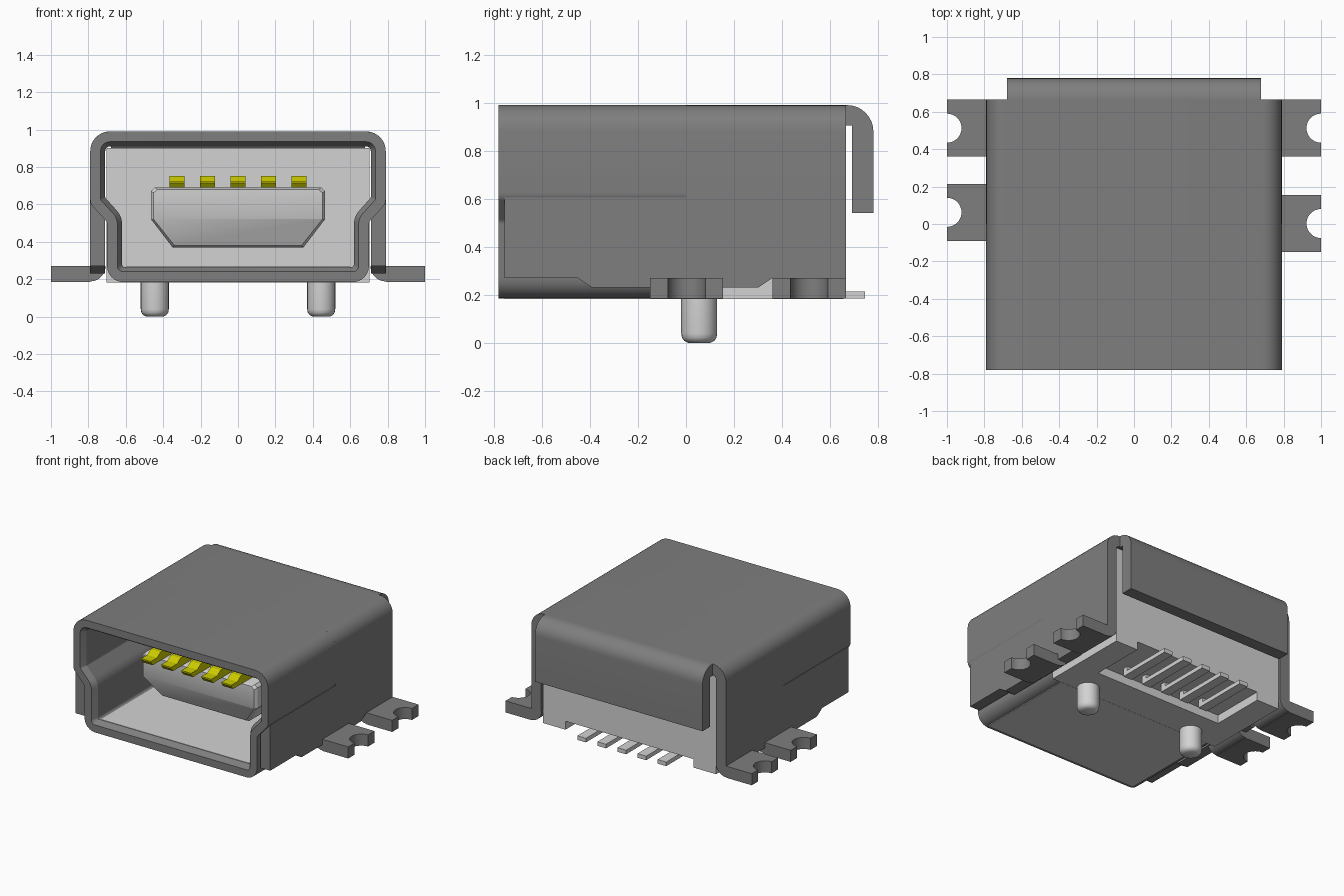
import bpy, bmesh, math
from mathutils import Vector

if "Cube" in bpy.data.objects:
    bpy.data.objects.remove(bpy.data.objects["Cube"])


def material(name, rgb):
    m = bpy.data.materials.new(name)
    m.use_nodes = True
    m.diffuse_color = (*rgb, 1)
    b = m.node_tree.nodes["Principled BSDF"]
    b.inputs["Base Color"].default_value = (*rgb, 1)
    b.inputs["Roughness"].default_value = 0.6
    return m


METAL = material("dark grey metal", (0.21, 0.21, 0.21))
PLASTIC = material("light grey", (0.65, 0.65, 0.65))
YELLOW = material("contact yellow", (0.60, 0.60, 0.0))


def finish(name, bm, mat):
    bmesh.ops.recalc_face_normals(bm, faces=bm.faces)
    me = bpy.data.meshes.new(name)
    bm.to_mesh(me)
    bm.free()
    me.materials.append(mat)
    ob = bpy.data.objects.new(name, me)
    bpy.context.collection.objects.link(ob)
    bpy.ops.object.select_all(action='DESELECT')
    ob.select_set(True)
    bpy.context.view_layer.objects.active = ob
    bpy.ops.object.shade_smooth_by_angle(angle=math.radians(30))
    return ob


def place(p, axis, t):
    """Put a 2D point at distance t along the given axis."""
    return {"x": (t, p[0], p[1]), "y": (p[0], t, p[1]), "z": (p[0], p[1], t)}[axis]


def loft(loops, axis, cap=True):
    """Skin a list of (points, distance) loops."""
    bm = bmesh.new()
    rings = [[bm.verts.new(place(p, axis, t)) for p in pts] for pts, t in loops]
    n = len(rings[0])
    pairs = list(zip(rings, rings[1:])) if cap else list(zip(rings, rings[1:] + rings[:1]))
    for a, b in pairs:
        for i in range(n):
            j = (i + 1) % n
            bm.faces.new((a[i], a[j], b[j], b[i]))
    if cap:
        bm.faces.new(rings[0])
        bm.faces.new(rings[-1])
    return bm


def prism(name, pts, axis, a, b, mat):
    return finish(name, loft([(pts, a), (pts, b)], axis), mat)


def box(name, x0, x1, y0, y1, z0, z1, mat):
    return prism(name, [(x0, y0), (x1, y0), (x1, y1), (x0, y1)], "z", z0, z1, mat)


def arc(cx, cy, r, a0, a1, n=8):
    return [(cx + r * math.cos(math.radians(a0 + (a1 - a0) * i / n)),
             cy + r * math.sin(math.radians(a0 + (a1 - a0) * i / n))) for i in range(n + 1)]


def rounded(corners, d=0.0, n=6):
    """Counter-clockwise outline inset by d; negative radius marks a concave corner."""
    out, k = [], len(corners)
    P = [Vector(c[:2]) for c in corners]
    for i in range(k):
        e1 = (P[i] - P[i - 1]).normalized()
        e2 = (P[(i + 1) % k] - P[i]).normalized()
        n1, n2 = Vector((e1.y, -e1.x)), Vector((e2.y, -e2.x))
        miter = (n1 + n2) / (1 + n1.dot(n2))
        r = corners[i][2]
        r = max(r - d, 0.015) if r > 0 else r - d
        c = P[i] - miter * (d + r)
        ang = n1.angle_signed(n2)
        a1 = math.atan2(n1.y, n1.x)
        for s in range(n + 1):
            a = a1 - ang * s / n
            out.append((c.x + r * math.cos(a), c.y + r * math.sin(a)))
    return out


# Front shell tube with the stepped mouth
half = [(0.70, 0.185, 0.085), (0.70, 0.505, -0.03), (0.79, 0.605, 0.05), (0.79, 0.99, 0.105)]
corners = half + [(-x, z, r) for x, z, r in reversed(half)]
outer, lip, inner = rounded(corners), rounded(corners, 0.055), rounded(corners, 0.08)
finish("shell_mouth", loft([(outer, -0.78), (lip, -0.78), (inner, -0.74),
                            (inner, 0.0), (outer, 0.0)], "y", cap=False), METAL)

# Rear roof: upside-down channel
roof = ([(0.79, 0.60)] + arc(0.685, 0.885, 0.105, 0, 90) + arc(-0.685, 0.885, 0.105, 90, 180)
        + [(-0.79, 0.60), (-0.71, 0.60)] + arc(-0.685, 0.885, 0.025, 180, 90, 4)
        + arc(0.685, 0.885, 0.025, 90, 0, 4) + [(0.71, 0.60)])
prism("shell_roof", roof, "y", 0.0, 0.665, METAL)

# Rear flap folded down from the roof
flap = ([(0.66, 0.905), (0.66, 0.99)] + arc(0.67, 0.88, 0.11, 90, 0)
        + [(0.78, 0.54), (0.69, 0.54), (0.69, 0.905)])
prism("rear_flap", flap, "x", -0.68, 0.68, METAL)

# Side walls and notched solder feet
wall = [(-0.755, 0.605), (-0.755, 0.27), (-0.45, 0.27), (-0.39, 0.23), (0.30, 0.23),
        (0.36, 0.27), (0.665, 0.27), (0.665, 0.605)]
for side, s, mid in (("left", 1, 0.0025), ("right", -1, 0.0625)):
    prism(side + "_wall", wall, "x", s * 0.71, s * 0.79, METAL)
    for pos, yc in (("rear", 0.5125), ("middle", mid)):
        y0, y1 = yc - 0.1525, yc + 0.1525
        tab = [(0.79, y0), (1.0, y0)] + arc(1.0, yc, 0.078, 270, 90, 14) + [(1.0, y1), (0.79, y1)]
        prism(f"{side}_{pos}_foot", [(s * x, y) for x, y in tab], "z", 0.185, 0.27, METAL)
        bend = [(0.79, 0.27)] + arc(0.79, 0.27, 0.082, 180, 270)
        prism(f"{side}_{pos}_foot_bend", [(s * x, z) for x, z in bend], "y", y0, y1, METAL)

# Plastic housing, notched underneath at the rear
prism("housing_front", [(-0.703, 0.183), (0.703, 0.183), (0.703, 0.9), (-0.703, 0.9)],
      "y", -0.003, 0.25, PLASTIC)
prism("housing_rear", [(-0.703, 0.183), (-0.52, 0.183), (-0.52, 0.245), (0.52, 0.245),
                       (0.52, 0.183), (0.703, 0.183), (0.703, 0.9), (-0.703, 0.9)],
      "y", 0.25, 0.655, PLASTIC)
box("mouth_floor", -0.60, 0.60, -0.735, 0.0, 0.262, 0.268, PLASTIC)
box("underside_plate", -0.63, 0.63, -0.755, 0.0, 0.182, 0.187, PLASTIC)

# Tongue with chamfered rim and undercut front
tongue_pts = [(0.35, 0.37), (0.465, 0.52), (0.465, 0.67), (0.445, 0.69),
              (-0.445, 0.69), (-0.465, 0.67), (-0.465, 0.52), (-0.35, 0.37)]
rim = [(x * 0.97, 0.53 + (z - 0.53) * 0.94) for x, z in tongue_pts]
bm = loft([(rim, -0.46), (tongue_pts, -0.44), (tongue_pts, 0.0)], "y")
bmesh.ops.bisect_plane(bm, geom=bm.verts[:] + bm.edges[:] + bm.faces[:],
                       plane_co=(0, 0, 0.521), plane_no=(0, 0, 1))
for v in bm.verts:
    if v.co.z < 0.45 and v.co.y < -0.1:
        v.co.y += 0.07
finish("tongue", bm, PLASTIC)

# Contacts on the tongue and leads at the rear
contact = [(-0.60, 0.715), (-0.58, 0.69), (0.0, 0.69), (0.0, 0.752),
           (-0.49, 0.752), (-0.53, 0.725), (-0.60, 0.725)]
for i in range(5):
    x = (i - 2) * 0.163
    prism(f"contact_{i + 1}", contact, "x", x - 0.04, x + 0.04, YELLOW)
    box(f"lead_{i + 1}", x - 0.035, x + 0.035, 0.32, 0.745, 0.185, 0.215, PLASTIC)
    box(f"lead_root_{i + 1}", x - 0.035, x + 0.035, 0.32, 0.36, 0.21, 0.25, PLASTIC)

# Locating posts
for name, x in (("left_post", 0.445), ("right_post", -0.445)):
    loops = [(arc(x, 0.055, r, 0, 345, 23), z) for r, z in
             ((0.045, 0.0), (0.062, 0.008), (0.072, 0.022), (0.075, 0.04), (0.075, 0.19))]
    finish(name, loft(loops, "z"), PLASTIC)
